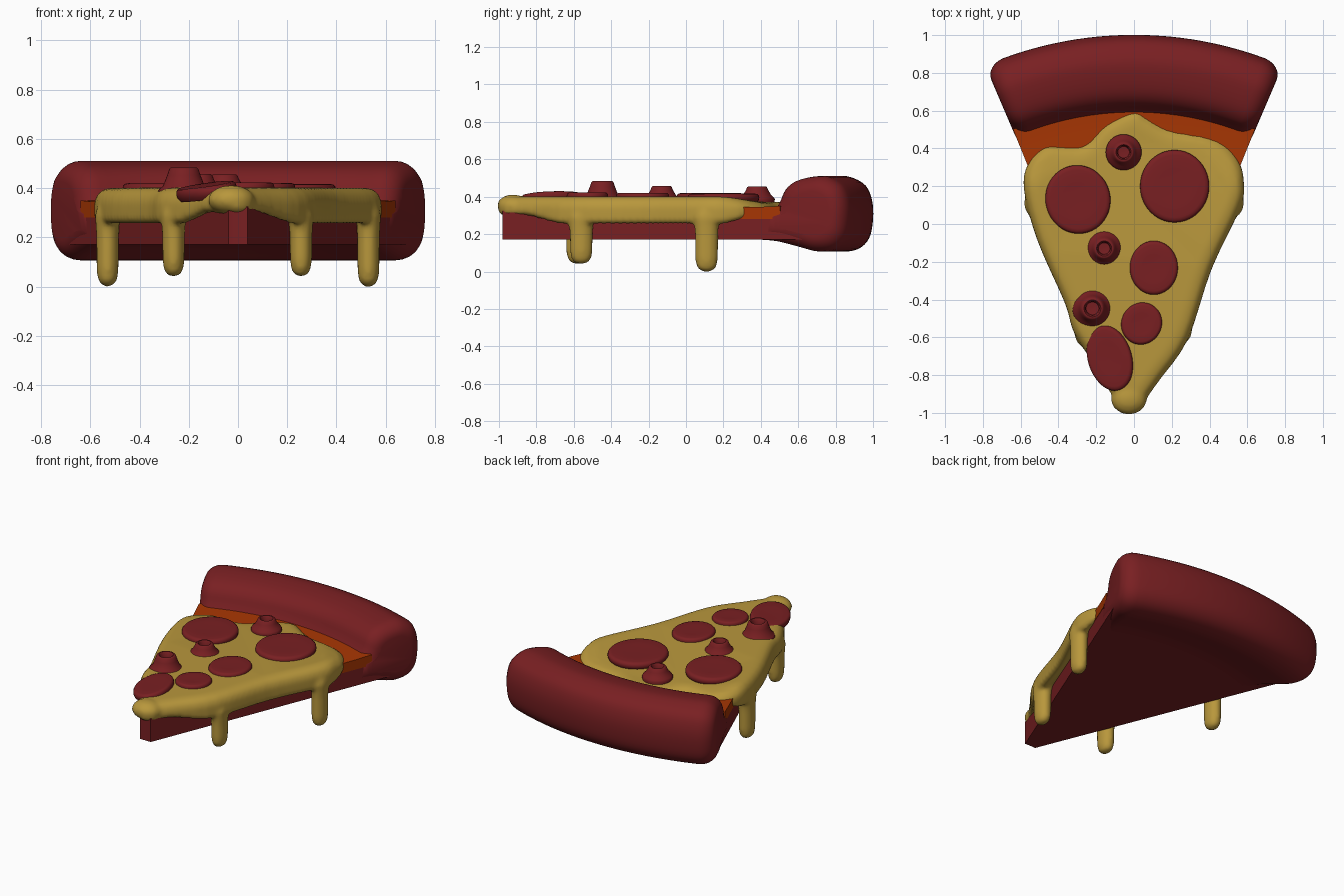
import bpy, bmesh, math
from mathutils import Vector, Matrix

if "Cube" in bpy.data.objects:
    bpy.data.objects.remove(bpy.data.objects["Cube"])


def material(name, rgb):
    m = bpy.data.materials.new(name)
    m.diffuse_color = (*rgb, 1)
    m.use_nodes = True
    m.node_tree.nodes["Principled BSDF"].inputs["Base Color"].default_value = m.diffuse_color
    return m


RED = material("dark red", (0.19, 0.014, 0.016))
ORANGE = material("sauce orange", (0.39, 0.037, 0.001))
YELLOW = material("cheese yellow", (0.48, 0.31, 0.045))


def finish(bm, name, mat, angle=40):
    bmesh.ops.recalc_face_normals(bm, faces=bm.faces[:])
    me = bpy.data.meshes.new(name)
    bm.to_mesh(me)
    bm.free()
    ob = bpy.data.objects.new(name, me)
    bpy.context.collection.objects.link(ob)
    me.materials.append(mat)
    bpy.ops.object.select_all(action='DESELECT')
    ob.select_set(True)
    bpy.context.view_layer.objects.active = ob
    bpy.ops.object.shade_smooth_by_angle(angle=math.radians(angle))
    return ob


def spline(pts, closed, n=4):
    """Catmull-Rom curve through 2D points."""
    P = [Vector(p) for p in pts]
    N = len(P)
    get = (lambda i: P[i % N]) if closed else (lambda i: P[max(0, min(N - 1, i))])
    out = []
    for i in range(N if closed else N - 1):
        a, b, c, d = (get(i + k) for k in (-1, 0, 1, 2))
        for k in range(n):
            t = k / n
            out.append(0.5 * (2 * b + (c - a) * t + (2 * a - 5 * b + 4 * c - d) * t * t
                              + (3 * b - a - 3 * c + d) * t ** 3))
    if not closed:
        out.append(P[-1])
    return out


def loft(bm, rings):
    """Closed rings of points joined into a capped solid."""
    vs = [[bm.verts.new(p) for p in r] for r in rings]
    n = len(vs[0])
    for a, b in zip(vs, vs[1:]):
        for i in range(n):
            j = (i + 1) % n
            bm.faces.new((a[i], a[j], b[j], b[i]))
    caps = [bm.faces.new(vs[0]), bm.faces.new(vs[-1])]
    bmesh.ops.triangulate(bm, faces=caps)


# Wedges: a (radius, z) profile swept around the slice tip
def wedge(name, prof, mat, end, rounding=0, side=0):
    end, rounding = math.radians(end), math.radians(rounding)
    steps = [((end - rounding) * i / 14, 1) for i in range(15)]
    if rounding:
        for k in range(1, 7):
            p = k / 6 * math.pi / 2
            steps.append((end - rounding * (1 - math.sin(p)), 1 - 0.42 * (1 - math.cos(p))))
    steps = [(-a, s) for a, s in steps[:0:-1]] + steps
    rings = []
    for a, s in steps:
        ring = []
        for r, z in prof:
            rr, zz = 1.8 + (r - 1.8) * s, 0.31 + (z - 0.31) * s
            ring.append((rr * math.sin(a) + side * a / end, rr * math.cos(a) - 1, zz))
        rings.append(ring)
    bm = bmesh.new()
    loft(bm, rings)
    return finish(bm, name, mat)


crust = spline([(1.46, .172), (1.58, .163), (1.7, .135), (1.82, .107), (1.92, .12), (1.98, .18),
                (2, .28), (1.995, .38), (1.96, .46), (1.88, .505), (1.8, .508), (1.7, .485),
                (1.64, .44), (1.605, .37), (1.56, .31), (1.48, .285)], False)
wedge("crust", crust, RED, 23.2, 3)
wedge("dough_base", [(.02, .17), (1.75, .17), (1.75, .29), (.6, .29), (.2, .32), (.02, .325)],
      RED, 22, 0, .032)
wedge("sauce", [(.5, .28), (1.62, .28), (1.62, .35), (1.5, .345), (.5, .335)], ORANGE, 22, 0, .034)

# Cheese sheet with rounded rim, tip bulb and drips, fused by a remesh
outline = spline([(-.02, -1.0), (.05, -.97), (.07, -.92), (.14, -.82), (.285, -.61), (.41, -.24),
                  (.56, .08), (.582, .21), (.55, .34), (.43, .45), (.19, .5), (.08, .56), (0, .6),
                  (-.15, .53), (-.26, .42), (-.36, .41), (-.47, .41), (-.56, .32), (-.582, .18),
                  (-.51, -.09), (-.365, -.42), (-.315, -.58), (-.18, -.79), (-.12, -.9)], True)
bm = bmesh.new()
rings = []
for inset, z in [(.07, .28), (.025, .252), (0, .27), (0, .345), (.012, .375), (.035, .395), (.07, .402)]:
    ring = []
    for i, p in enumerate(outline):
        t = (outline[(i + 1) % len(outline)] - outline[i - 1]).normalized()
        q = p + Vector((-t.y, t.x)) * inset
        back = max(0, min(1, (p.y - .2) / .25))
        lift = max(0, min(1, (-.7 - p.y) / .15)) * .045
        zz = z - back * .03 if z > .35 else z + (back * .06 + lift) * (z < .3)
        ring.append((q.x, q.y, zz))
    rings.append(ring)
loft(bm, rings)


def blob(x, y, z, rx, ry, rz):
    bmesh.ops.create_uvsphere(bm, u_segments=20, v_segments=12, radius=1,
                              matrix=Matrix.Translation((x, y, z)) @ Matrix.Diagonal((rx, ry, rz, 1)))


blob(-.027, -.925, .352, .096, .085, .06)
for x, y, low in [(-.53, .11, .0), (.53, .11, -.002), (-.262, -.58, .04), (.256, -.56, .04)]:
    drip = [(.01, low), (.03, low + .008), (.044, low + .03), (.049, low + .07), (.05, .2),
            (.053, .25), (.057, .29), (.03, .37)]
    loft(bm, [[(x + .92 * r * math.cos(a), y + 1.25 * r * math.sin(a), z)
               for a in (k * math.tau / 20 for k in range(20))] for r, z in drip])
cheese = finish(bm, "cheese", YELLOW, 180)
m = cheese.modifiers.new("fuse", 'REMESH')
m.mode, m.voxel_size, m.use_smooth_shade = 'VOXEL', .013, True
m = cheese.modifiers.new("soften", 'SMOOTH')
m.factor, m.iterations = .5, 6


# Toppings: turned profiles
def turned(name, prof, loc, rx, ry, rot=(0, 0, 0), n=40):
    M = Matrix.Translation(loc)
    for a, axis in zip(rot, 'XYZ'):
        M = M @ Matrix.Rotation(math.radians(a), 4, axis)
    bm = bmesh.new()
    loft(bm, [[M @ Vector((rx * r * math.cos(a), ry * r * math.sin(a), z))
               for a in (k * math.tau / n for k in range(n))] for r, z in prof])
    finish(bm, name, RED, 50)


disc = [(.9, -.03), (.98, -.015), (1, 0), (.985, .012), (.94, .02), (.86, .023), (.5, .021), (.05, .02)]
for i, (x, y, z, rx, ry, rot) in enumerate([
        (-.297, .13, .397, .172, .182, (0, 0, 15)),
        (.215, .2, .394, .183, .192, (0, 0, 0)),
        (.105, -.232, .398, .128, .143, (0, 0, 0)),
        (.04, -.527, .4, .107, .113, (0, 0, -30)),
        (-.128, -.71, .39, .118, .178, (3, -9, 17))]):
    turned(f"pepperoni_{i + 1}", disc, (x, y, z), rx, ry, rot)

for i, (x, y, r, h) in enumerate([(-.055, .38, .095, .075), (-.158, -.13, .095, .077),
                                  (-.22, -.447, .106, .103)]):
    cone = [(.95, -.02), (1, .006), (.93, .018), (.8, .028), (.64, h * .7), (.56, h * .94), (.5, h),
            (.42, h), (.36, h - .008), (.32, h - .035), (.05, h - .037)]
    turned(f"olive_{i + 1}", cone, (x, y, .38), r, r, n=32)
